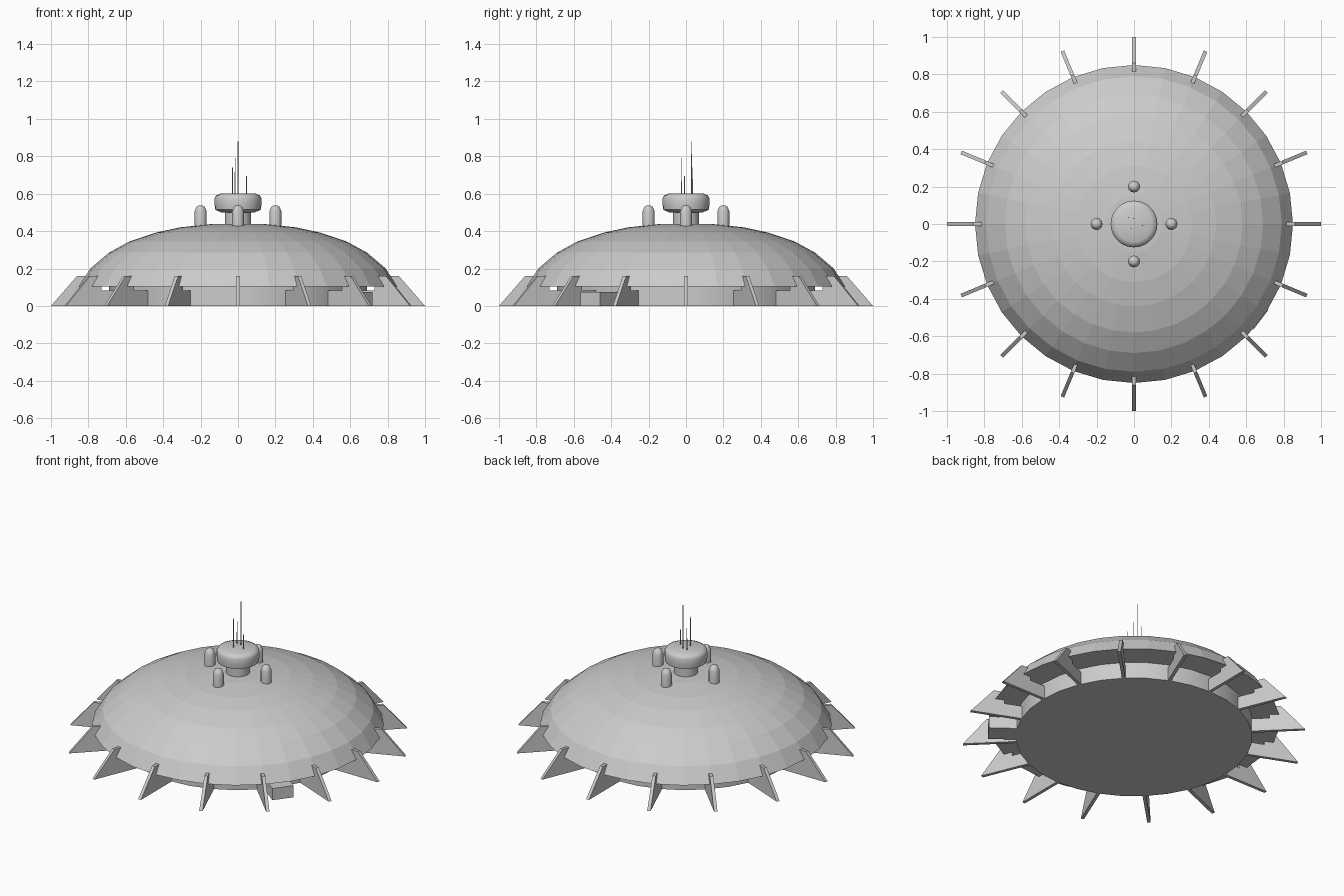
import bpy, bmesh, math

if "Cube" in bpy.data.objects:
    bpy.data.objects.remove(bpy.data.objects["Cube"])

grey = bpy.data.materials.new("hull_grey")
grey.diffuse_color = (0.6, 0.6, 0.6, 1)
grey.use_nodes = True
grey.node_tree.nodes["Principled BSDF"].inputs["Base Color"].default_value = grey.diffuse_color


def finish(name, bm, smooth=None):
    bmesh.ops.remove_doubles(bm, verts=bm.verts, dist=1e-5)
    bmesh.ops.recalc_face_normals(bm, faces=bm.faces)
    me = bpy.data.meshes.new(name)
    bm.to_mesh(me)
    bm.free()
    me.materials.append(grey)
    ob = bpy.data.objects.new(name, me)
    bpy.context.collection.objects.link(ob)
    if smooth:
        bpy.ops.object.select_all(action='DESELECT')
        ob.select_set(True)
        bpy.context.view_layer.objects.active = ob
        bpy.ops.object.shade_smooth_by_angle(angle=math.radians(smooth))
    return ob


def lathe(name, profile, sides, at=(0, 0), smooth=None):
    """Turn a (radius, z) profile around a vertical axis."""
    bm = bmesh.new()
    rings = []
    for r, z in profile:
        if r == 0:
            rings.append([bm.verts.new((at[0], at[1], z))] * sides)
        else:
            rings.append([bm.verts.new((at[0] + r * math.cos(2 * math.pi * i / sides),
                                        at[1] + r * math.sin(2 * math.pi * i / sides), z))
                          for i in range(sides)])
    for a, b in zip(rings, rings[1:]):
        for i in range(sides):
            j = (i + 1) % sides
            bm.faces.new(list(dict.fromkeys((a[i], a[j], b[j], b[i]))))
    return finish(name, bm, smooth)


def radial_plate(name, outline, width, angle):
    """Extrude an (r, z) outline sideways and turn it to an angle."""
    bm = bmesh.new()
    c, s = math.cos(angle), math.sin(angle)
    sides = []
    for t in (-width / 2, width / 2):
        sides.append([bm.verts.new((r * c - t * s, r * s + t * c, z)) for r, z in outline])
    bm.faces.new(sides[0])
    bm.faces.new(sides[1][::-1])
    n = len(outline)
    for i in range(n):
        j = (i + 1) % n
        bm.faces.new((sides[0][i], sides[0][j], sides[1][j], sides[1][i]))
    return finish(name, bm)


# Shallow faceted dome with a flat underside
lathe("dome", [(0, 0.105), (0.85, 0.105), (0.79, 0.2), (0.69, 0.285), (0.58, 0.345),
               (0.44, 0.392), (0.31, 0.42), (0.15, 0.437), (0, 0.441)], 32)

# Round base under the dome
lathe("base", [(0, 0), (0.69, 0), (0.69, 0.106), (0, 0.106)], 32, smooth=30)

# Sixteen buttress fins, notched under the rim
fin = [(0.68, 0), (1.0, 0), (0.86, 0.16), (0.81, 0.16), (0.795, 0.105),
       (0.795, 0.083), (0.68, 0.083)]
for k in range(16):
    radial_plate(f"fin_{k + 1}", fin, 0.02, k * math.pi / 8)

# Entrance block between two fins at the front right
radial_plate("entrance", [(0.68, 0), (0.85, 0), (0.85, 0.075), (0.68, 0.075)],
             0.13, math.radians(-37))

# Lookout tower on top
lathe("tower", [(0, 0.42), (0.07, 0.42), (0.07, 0.5), (0.09, 0.5), (0.122, 0.515),
                (0.125, 0.54), (0.125, 0.575), (0.118, 0.59), (0.095, 0.6), (0, 0.601)],
      24, smooth=50)

# Four round-topped pods around the tower
for k in range(4):
    a = k * math.pi / 2
    lathe(f"pod_{k + 1}", [(0, 0.42), (0.032, 0.42), (0.032, 0.505), (0.022, 0.53),
                           (0.012, 0.536), (0, 0.537)], 12,
          at=(0.2 * math.cos(a), 0.2 * math.sin(a)), smooth=50)

# Thin antennas
for k, (x, y, top) in enumerate([(0, 0.03, 0.88), (-0.015, -0.025, 0.79),
                                 (0.045, -0.008, 0.695), (-0.03, 0.034, 0.74)]):
    lathe(f"antenna_{k + 1}", [(0, 0.59), (0.003, 0.59), (0.002, top), (0, top)], 6, at=(x, y))
